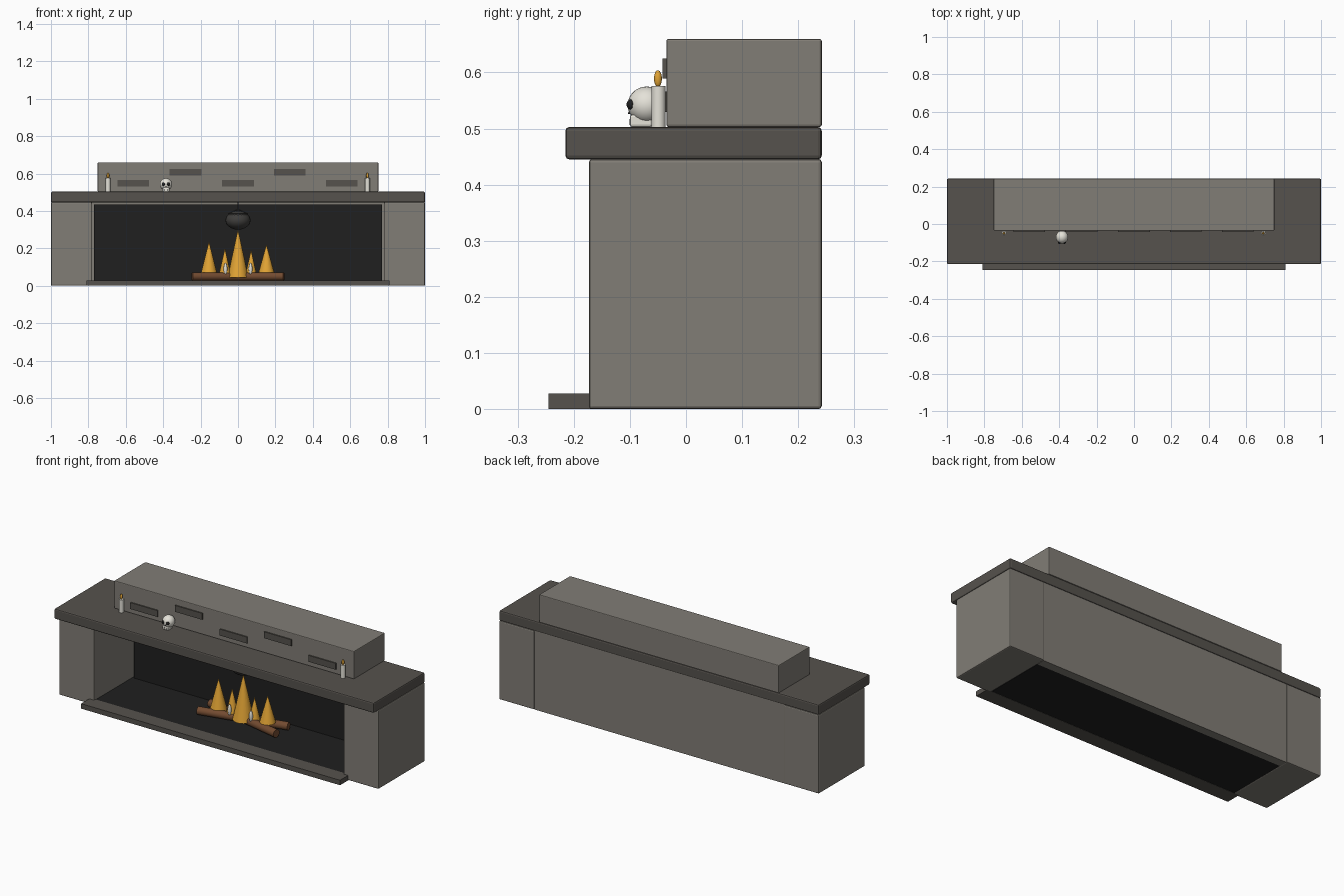
import bpy, math
from mathutils import Vector

cube = bpy.data.objects.get("Cube")
if cube:
    bpy.data.objects.remove(cube, do_unlink=True)


def material(name, rgb):
    m = bpy.data.materials.new(name)
    m.use_nodes = True
    m.diffuse_color = (*rgb, 1)
    m.node_tree.nodes["Principled BSDF"].inputs["Base Color"].default_value = (*rgb, 1)
    return m


STONE = material("light_stone", (0.22, 0.205, 0.18))
DARK = material("dark_stone", (0.092, 0.084, 0.074))
SOOT = material("soot_black", (0.014, 0.014, 0.014))
BONE = material("bone_white", (0.78, 0.76, 0.69))
FLAME = material("flame_orange", (0.76, 0.37, 0.035))
WOOD = material("log_brown", (0.17, 0.07, 0.03))
IRON = material("cast_iron", (0.05, 0.048, 0.045))


def finish(name, mat, smooth=False):
    ob = bpy.context.object
    ob.name = name
    ob.data.materials.append(mat)
    if smooth:
        bpy.ops.object.shade_smooth_by_angle(angle=math.radians(40))
    return ob


def box(name, mat, x, y, z, bevel=0):
    """Box spanning the (low, high) pairs on each axis."""
    spans = (x, y, z)
    bpy.ops.mesh.primitive_cube_add(size=1, location=[sum(s) / 2 for s in spans])
    ob = bpy.context.object
    ob.scale = [s[1] - s[0] for s in spans]
    bpy.ops.object.transform_apply(location=False, rotation=False, scale=True)
    if bevel:
        mod = ob.modifiers.new("soft_edges", "BEVEL")
        mod.width, mod.segments = bevel, 2
    return finish(name, mat)


def ball(name, mat, centre, radii):
    bpy.ops.mesh.primitive_uv_sphere_add(segments=24, ring_count=14, location=centre)
    bpy.context.object.scale = radii
    return finish(name, mat, True)


def rod(name, mat, a, b, r1, r2=None, sides=20):
    """Cylinder or cone running from a to b."""
    a, b = Vector(a), Vector(b)
    d = b - a
    bpy.ops.mesh.primitive_cone_add(vertices=sides, radius1=r1, radius2=r1 if r2 is None else r2,
                                    depth=d.length, location=(a + b) / 2,
                                    rotation=d.to_track_quat("Z", "Y").to_euler())
    return finish(name, mat, True)


# Stone surround
BACK = 0.242
for side, s in (("left", 1), ("right", -1)):
    box(side + "_pillar", STONE, sorted((s * 0.78, s)), (-0.173, BACK), (0, 0.446), 0.006)
box("back_wall", STONE, (-0.782, 0.782), (0.19, 0.238), (0, 0.446))
box("mantel", DARK, (-1, 1), (-0.215, BACK), (0.445, 0.503), 0.007)
box("chimney_breast", STONE, (-0.75, 0.75), (-0.035, BACK), (0.503, 0.66), 0.004)

# Firebox and hearth
box("firebox_back", SOOT, (-0.77, 0.77), (0.17, 0.191), (0.01, 0.435))
box("firebox_floor", SOOT, (-0.78, 0.78), (-0.165, 0.19), (0.001, 0.025))
box("hearth", DARK, (-0.81, 0.81), (-0.245, -0.16), (0, 0.028))

# Raised stones on the chimney breast
for i, x in enumerate((-0.56, -0.28, 0, 0.277, 0.555)):
    z = 0.607 if i % 2 else 0.548
    box("raised_stone", DARK, (x - 0.085, x + 0.085), (-0.042, -0.034), (z - 0.018, z + 0.018))

# Candles
for side, x in (("left", 0.692), ("right", -0.695)):
    rod(side + "_candle", BONE, (x, -0.049, 0.503), (x, -0.049, 0.576), 0.0125)
    ball(side + "_candle_flame", FLAME, (x, -0.05, 0.589), (0.007, 0.007, 0.015))

# Skull ornament
SX = -0.385
ball("skull", BONE, (SX, -0.07, 0.542), (0.033, 0.034, 0.033))
box("jaw", BONE, (SX - 0.018, SX + 0.018), (-0.1, -0.06), (0.503, 0.525), 0.004)
for s in (-1, 1):
    ball("eye_socket", SOOT, (SX + s * 0.013, -0.097, 0.543), (0.0095, 0.009, 0.0095))
    box("tooth_gap", SOOT, (SX + s * 0.006 - 0.001, SX + s * 0.006 + 0.001),
        (-0.1008, -0.098), (0.506, 0.517))
rod("nose_socket", SOOT, (SX, -0.1, 0.526), (SX, -0.1, 0.535), 0.004, 0, 8)

# Crossed logs
FY = 0.048
for s in (-1, 1):
    rod("log", WOOD, (-0.245, FY - s * 0.055, 0.05), (0.245, FY + s * 0.055, 0.05), 0.022)

# Flames
for x, low, high, r in ((-0.155, 0.06, 0.23, 0.045), (-0.07, 0.06, 0.195, 0.032),
                        (0, 0.045, 0.295, 0.056), (0.07, 0.06, 0.185, 0.03),
                        (0.152, 0.07, 0.215, 0.042)):
    rod("flame", FLAME, (x, FY, low), (x, FY, high), r, 0.002)
for s in (-1, 1):
    ball("hot_core", BONE, (s * 0.067, FY - 0.028, 0.09), (0.01, 0.01, 0.032))

# Hanging pot
ball("pot", IRON, (0, FY, 0.35), (0.067, 0.067, 0.05))
rod("pot_rim", IRON, (0, FY, 0.376), (0, FY, 0.386), 0.054)
rod("pot_hook", IRON, (0, FY, 0.39), (0, FY, 0.446), 0.004, sides=8)
for s in (-1, 1):
    rod("pot_handle", IRON, (s * 0.05, FY, 0.385), (0, FY, 0.41), 0.003, sides=8)
